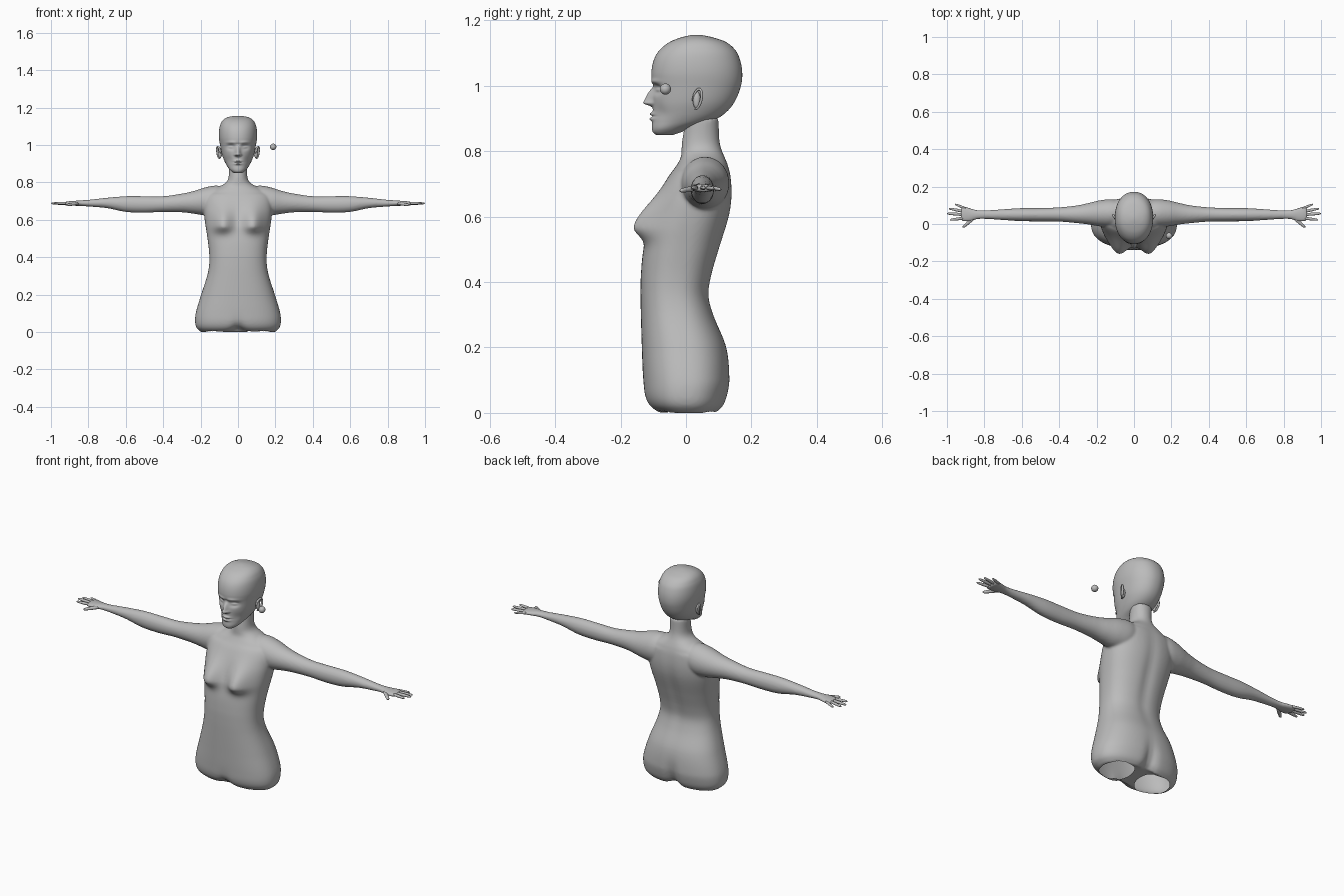
import bpy, bmesh, math
from mathutils import Vector

if "Cube" in bpy.data.objects:
    bpy.data.objects.remove(bpy.data.objects["Cube"])

grey = bpy.data.materials.new("mannequin_grey")
grey.diffuse_color = (0.5, 0.5, 0.5, 1)
grey.use_nodes = True
grey.node_tree.nodes["Principled BSDF"].inputs["Base Color"].default_value = grey.diffuse_color


def gauss(d, s):
    return math.exp(-(d / s) ** 2)


def smooth_rows(rows, n):
    """Resample profile rows with a Hermite spline over their first column."""
    out = []
    t0, t1 = rows[0][0], rows[-1][0]
    slope = []
    for i in range(len(rows)):
        a, b = rows[max(i - 1, 0)], rows[min(i + 1, len(rows) - 1)]
        slope.append([(q - p) / (b[0] - a[0]) for p, q in zip(a, b)])
    for k in range(n + 1):
        t = t0 + (t1 - t0) * k / n
        i = max(j for j in range(len(rows) - 1) if rows[j][0] <= t + 1e-9)
        a, b, h = rows[i], rows[i + 1], rows[i + 1][0] - rows[i][0]
        u = (t - a[0]) / h
        h00, h10 = 2*u**3 - 3*u**2 + 1, u**3 - 2*u**2 + u
        out.append([h00*p + (1 - h00)*q + h*(h10*m + (u**3 - u**2)*w)
                    for p, q, m, w in zip(a, b, slope[i], slope[i + 1])])
    return out


def oval(rx, ry, n, power=2.0):
    pts = []
    for k in range(n):
        a = 2 * math.pi * (k + 0.5) / n
        c, s = math.cos(a), math.sin(a)
        pts.append((rx * math.copysign(abs(c) ** (2 / power), c),
                    ry * math.copysign(abs(s) ** (2 / power), s)))
    return pts


def loft(bm, rings):
    vs = [[bm.verts.new(p) for p in r] for r in rings]
    n = len(vs[0])
    for a, b in zip(vs, vs[1:]):
        for k in range(n):
            bm.faces.new((a[k], a[(k + 1) % n], b[(k + 1) % n], b[k]))
    bm.faces.new(vs[0][::-1])
    bm.faces.new(vs[-1])


def finish(bm, name):
    bmesh.ops.recalc_face_normals(bm, faces=bm.faces[:])
    me = bpy.data.meshes.new(name)
    bm.to_mesh(me)
    bm.free()
    me.materials.append(grey)
    me.shade_smooth()
    ob = bpy.data.objects.new(name, me)
    bpy.context.collection.objects.link(ob)
    return ob


# Torso and neck: z, half width, front y, back y
torso = [(0.0, .198, -.085, .095), (.02, .22, -.112, .115), (.05, .229, -.126, .127),
         (.1, .226, -.131, .135), (.2, .197, -.135, .124), (.3, .165, -.138, .085),
         (.36, .154, -.139, .071), (.42, .154, -.138, .08), (.5, .163, -.13, .103),
         (.6, .178, -.105, .133), (.66, .183, -.085, .141), (.72, .178, -.055, .138),
         (.755, .15, -.03, .13), (.78, .095, -.016, .12), (.8, .063, -.014, .111),
         (.83, .05, -.012, .103), (.9, .05, 0.0, .1)]
body = bmesh.new()
rings = []
for z, w, f, b in smooth_rows(torso, 110):
    ring = []
    for x, y in oval(w, (b - f) / 2, 96, 2.4 if z < .74 else 2.1):
        yy, zz = y + (f + b) / 2, z
        if y < 0:  # breasts and front groove
            sz = .085 if z > .57 else .038
            yy -= .056 * gauss(abs(x) - .083, .052) * gauss(z - .57, sz)
            yy += .012 * gauss(x, .03) * gauss(z, .06)
        else:      # cleft and spine hollow
            yy -= .02 * gauss(x, .03) * gauss(z - .03, .09)
            yy -= .008 * gauss(x, .03) * gauss(z - .5, .2)
        if z < .06:
            zz += .018 * gauss(x, .04) * (1 - z / .06)
        ring.append((x, yy, zz))
    rings.append(ring)
loft(body, rings)

# Arms and palms: x, centre y, centre z, half depth, half height
arm = [(.06, .06, .715, .06, .06), (.12, .058, .703, .074, .08), (.18, .057, .698, .07, .074),
       (.24, .055, .693, .058, .06), (.3, .052, .69, .048, .05), (.4, .051, .684, .038, .042),
       (.5, .05, .682, .036, .044), (.6, .05, .684, .035, .042), (.7, .05, .69, .029, .028),
       (.8, .05, .689, .023, .018), (.84, .05, .689, .025, .015), (.88, .05, .688, .037, .013),
       (.91, .053, .687, .041, .012), (.925, .054, .687, .036, .009)]
for s in (1, -1):
    loft(body, [[(s * x, cy + p, cz + q) for p, q in oval(hy, hz, 40)]
                for x, cy, cz, hy, hz in smooth_rows(arm, 80)])

# Fuse torso and arms into one skin
ob = finish(body, "torso_and_arms")
m = ob.modifiers.new("fuse", 'REMESH')
m.mode, m.voxel_size, m.use_smooth_shade = 'VOXEL', .006, True
m = ob.modifiers.new("soften", 'SMOOTH')
m.factor, m.iterations = .5, 6
bpy.context.view_layer.objects.active = ob
ob.select_set(True)
for name in ("fuse", "soften"):
    bpy.ops.object.modifier_apply(modifier=name)

# Open leg holes with clean oval rims
bm = bmesh.new()
bm.from_mesh(ob.data)
cx, cy, rx, ry = .108, .003, .082, .085


def hole(p):
    return math.hypot((abs(p.x) - cx) / rx, (p.y - cy) / ry)


bmesh.ops.delete(bm, context='FACES', geom=[
    f for f in bm.faces if f.calc_center_median().z < .035 and hole(f.calc_center_median()) < 1])
for v in bm.verts:
    if v.is_boundary:
        d = hole(v.co)
        s = math.copysign(1, v.co.x)
        v.co.x = s * (cx + (abs(v.co.x) - cx) / d)
        v.co.y = cy + (v.co.y - cy) / d
low = min(v.co.z for v in bm.verts)
for v in bm.verts:
    v.co.z -= low * max(0, 1 - v.co.z / .1)
bm.to_mesh(ob.data)
bm.free()
ob.data.materials.clear()
ob.data.materials.append(grey)
ob.data.shade_smooth()

# Head: z, half width, front y, back y
head = [(.85, .022, -.092, -.04), (.858, .034, -.101, -.015), (.87, .046, -.104, .012),
        (.89, .06, -.103, .075), (.915, .073, -.101, .118), (.95, .086, -.102, .148),
        (1.0, .096, -.104, .168), (1.04, .102, -.106, .172), (1.08, .101, -.098, .165),
        (1.11, .094, -.08, .15), (1.135, .078, -.048, .12), (1.15, .05, -.008, .075),
        (1.156, .012, .022, .042)]
bm = bmesh.new()
rings = []
for z, w, f, b in smooth_rows(head, 130):
    ring = []
    for x, y in oval(w, (b - f) / 2, 144, 2.15):
        yy = y + (f + b) / 2
        if yy < -.02:
            ax = abs(x)
            ramp = max(0, min(1, (1.005 - z) / .057)) if z > .948 else gauss(z - .948, .009)
            yy -= .03 * ramp * gauss(x, .009 + .005 * ramp)             # nose
            yy -= .007 * gauss(ax - .013, .006) * gauss(z - .947, .007)  # nostrils
            yy += .017 * gauss(ax - .038, .021) * gauss(z - .99, .015)   # eye sockets
            yy -= .009 * gauss(ax - .038, .014) * gauss(z - .988, .007)  # eyelids
            yy += .006 * gauss(x, .012) * gauss(z - .998, .012)          # nose bridge
            yy -= .005 * gauss(ax - .035, .025) * gauss(z - 1.013, .008)  # brows
            yy -= .01 * gauss(x, .018) * (gauss(z - .914, .006) + gauss(z - .899, .006))
            yy += .004 * gauss(x, .022) * gauss(z - .9065, .0025)        # mouth line
            yy += .005 * gauss(ax - .05, .018) * gauss(z - .915, .025)   # cheek hollows
        ring.append((x, yy, z))
    rings.append(ring)
loft(bm, rings)
finish(bm, "head")


def ball(bm, centre, size, seg=24):
    vs = bmesh.ops.create_uvsphere(bm, u_segments=seg, v_segments=seg // 2, radius=1)["verts"]
    for v in vs:
        v.co = Vector(c + p * r for c, p, r in zip(centre, v.co, size))


# Ears: flat lobe with a raised rim, leaning back and outward
for s, side in ((1, "right"), (-1, "left")):
    bm = bmesh.new()
    ball(bm, (s * .096, .033, .956), (.011, .012, .027))
    rim = []
    for k in range(25):
        a = math.radians(-100 + 290 * k / 24)
        v, h = math.sin(a), math.cos(a)
        c = Vector((s * (.103 + .007 * h + .004 * v), .034 + .013 * h + .006 * v, .959 + .031 * v))
        d = Vector((0, h, v))
        r = .0045 * (.6 + .4 * math.sin(math.pi * k / 24))
        rim.append([c + d * p + Vector((s * q * 1.4, 0, 0)) for p, q in oval(r, r, 10)])
    loft(bm, rim)
    finish(bm, side + "_ear")

# Fingers: base x, base y, tip x, tip y, tip z, radius
fingers = [(.9, .083, .957, .106, .683, .0065), (.905, .066, .99, .083, .686, .0075),
           (.905, .05, 1.0, .056, .688, .0078), (.905, .032, .984, .022, .689, .0076),
           (.855, .034, .915, -.018, .679, .009)]
for s, side in ((1, "right"), (-1, "left")):
    bm = bmesh.new()
    for bx, by, tx, ty, tz, r in fingers:
        a, b = Vector((bx, by, .688)), Vector((tx, ty, tz))
        d = (b - a).normalized()
        across = d.cross(Vector((0, 0, 1))).normalized()
        up = across.cross(d)
        tube = []
        for t, k in ((0, 1.1), (.3, 1), (.5, 1.03), (.75, .88), (.9, .75), (.96, .55), (1, .15)):
            ring = [a.lerp(b, t) + across * p + up * q for p, q in oval(r * k, r * k * .9, 14)]
            tube.append([(s * p.x, p.y, p.z) for p in ring])
        loft(bm, tube)
    finish(bm, side + "_fingers")

# Small loose ball beside the head
bm = bmesh.new()
ball(bm, (.188, -.063, .99), (.017, .017, .017))
finish(bm, "loose_ball")
